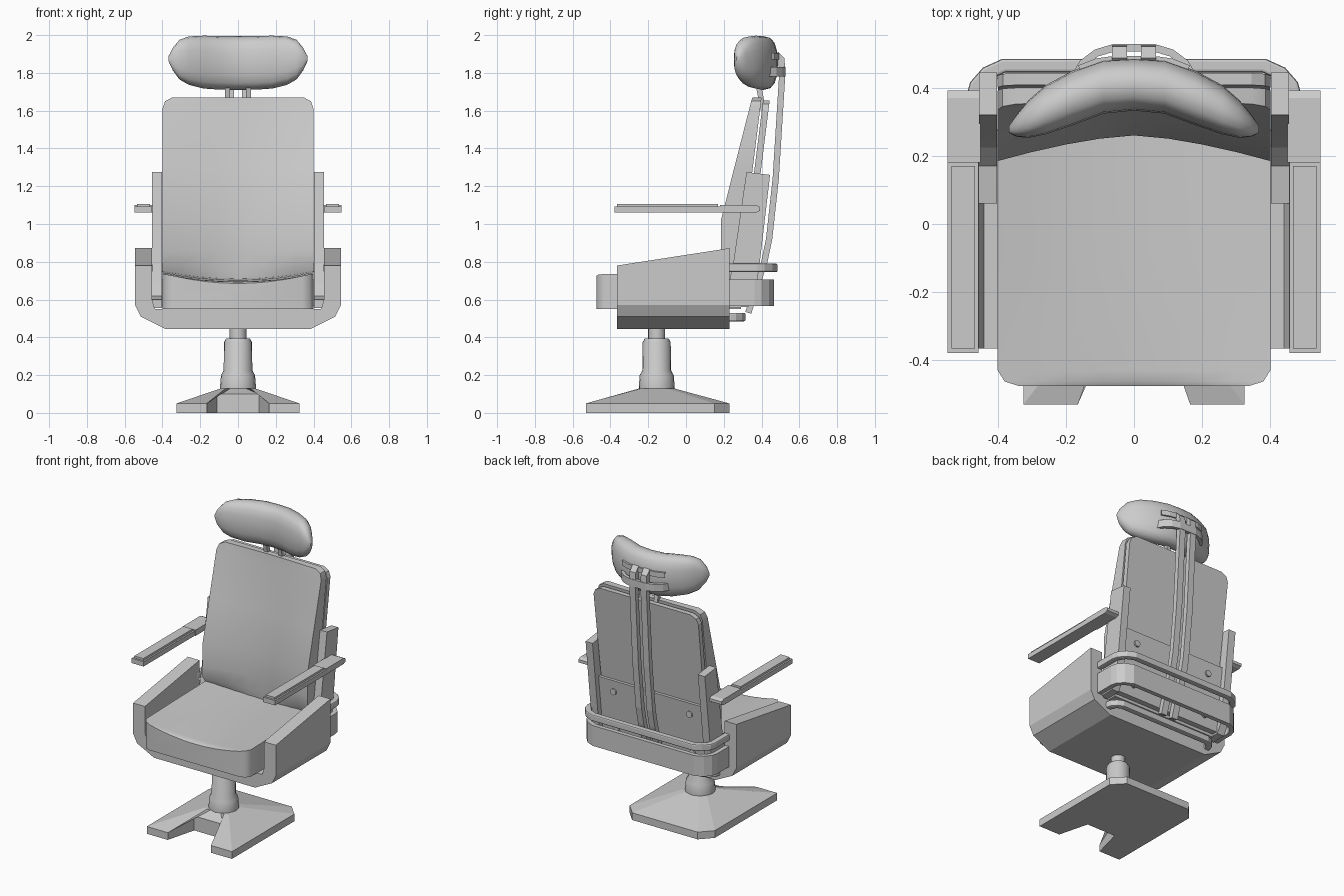
import bpy, bmesh
from math import cos, sin, pi, radians
from mathutils import Vector

if "Cube" in bpy.data.objects:
    bpy.data.objects.remove(bpy.data.objects["Cube"])


def loft(name, rings, smooth=0, bevel=0):
    """Skin equal-length closed rings and cap both ends."""
    bm = bmesh.new()
    vs = [[bm.verts.new(p) for p in r] for r in rings]
    n = len(rings[0])
    for a, b in zip(vs, vs[1:]):
        for i in range(n):
            j = (i + 1) % n
            bm.faces.new((a[i], a[j], b[j], b[i]))
    bm.faces.new(vs[0])
    bm.faces.new(vs[-1])
    bmesh.ops.recalc_face_normals(bm, faces=bm.faces)
    me = bpy.data.meshes.new(name)
    bm.to_mesh(me)
    bm.free()
    ob = bpy.data.objects.new(name, me)
    bpy.context.collection.objects.link(ob)
    if bevel:
        m = ob.modifiers.new("bevel", 'BEVEL')
        m.width, m.segments = bevel, 2
        m.limit_method, m.angle_limit = 'ANGLE', radians(50)
    if smooth:
        bpy.ops.object.select_all(action='DESELECT')
        ob.select_set(True)
        bpy.context.view_layer.objects.active = ob
        bpy.ops.object.shade_smooth_by_angle(angle=radians(smooth))
    return ob


def prism(name, pts, axis, a, b, **kw):
    """Extrude a 2D outline along one axis from a to b."""
    put = {'X': lambda p, t: (t, p[0], p[1]),
           'Y': lambda p, t: (p[0], t, p[1]),
           'Z': lambda p, t: (p[0], p[1], t)}[axis]
    return loft(name, [[put(p, t) for p in pts] for t in (a, b)], **kw)


def box(name, x0, x1, y0, y1, z0, z1, **kw):
    return prism(name, [(x0, y0), (x1, y0), (x1, y1), (x0, y1)], 'Z', z0, z1, **kw)


def ribbon(path, t):
    """Outline of a strip of thickness t around an open 2D path."""
    P = [Vector(p) for p in path]
    left, right = [], []
    for i, p in enumerate(P):
        d0 = (p - P[i - 1]).normalized() if i else (P[1] - p).normalized()
        d1 = (P[i + 1] - p).normalized() if i < len(P) - 1 else d0
        d = (d0 + d1).normalized()
        o = Vector((-d.y, d.x)) * (t / 2 / max(.5, d.dot(d0)))
        left.append(p + o)
        right.append(p - o)
    return left + right[::-1]


def mirror(half):
    """Mirror a half path (x > 0, ordered away from the axis) across x = 0."""
    return [(-x, *r) for x, *r in half[::-1]] + list(half)


def lean(z):
    """Tilted plane between backrest cushion and shell."""
    return .40 - .125 * (1.67 - z)


# Pedestal foot with a front notch
foot = mirror([(.25, .23, .05), (.325, .15, .05), (.325, -.53, .05),
               (.165, -.53, .05), (.11, -.32, .10)])
crown = mirror([(.06, -.065, .13), (.09, -.1, .13), (.09, -.23, .13),
                (.065, -.245, .13), (.04, -.245, .13)])
loft("pedestal_foot", [[(x, y, 0) for x, y, z in foot], foot, crown])

# Turned column
column = [(.095, .1), (.095, .14), (.09, .2), (.076, .225), (.074, .375),
          (.062, .395), (.045, .395), (.045, .46)]
loft("column", [[(r * cos(k * pi / 10), -.155 + r * sin(k * pi / 10), z)
                 for k in range(20)] for r, z in column], smooth=30)

# Seat tub: U section whose walls rise towards the back
def tub_ring(y, top):
    outer = [(.385, .445), (.515, .51), (.545, .57), (.545, top)]
    inner = [(.455, top), (.455, .60), (.44, .55)]
    return [(x, y, z) for x, z in mirror(outer + inner)]

loft("seat_tub", [tub_ring(-.365, .78), tub_ring(.23, .872)])

# Seat cushion with a dished top
XS = (-.4, -.3, -.2, -.1, 0, .1, .2, .3, .4)
def seat_ring(y, w, drop, rise):
    top = [(x * w, y, .735 + rise - drop - .04 * (1 - (x / .4) ** 2)) for x in XS]
    return top + [(.4 * w, y, .55), (-.4 * w, y, .55)]

loft("seat_cushion", [seat_ring(-.475, .85, .01, 0), seat_ring(-.462, .95, .002, 0),
                      seat_ring(-.43, 1, 0, 0), seat_ring(-.1, 1, 0, .008),
                      seat_ring(.29, 1, 0, .015)], smooth=40)

# Backrest cushion: concave across, bulging at the lumbar
def back_ring(z, front, w, hollow, sag=0):
    f = [(x * w, min(front + hollow * (1 - abs(x / .4) ** 1.5), lean(z) - .012),
          z - sag * (1 - abs(x / .4))) for x in XS]
    return f + [(.4 * w, lean(z), z), (-.4 * w, lean(z), z)]

loft("backrest_cushion", [
    back_ring(.70, .25, 1, .02), back_ring(.785, .187, 1, .078, .04),
    back_ring(.86, .185, 1, .078), back_ring(1.02, .185, 1, .075),
    back_ring(1.3, .256, 1, .05), back_ring(1.61, .335, 1, .02),
    back_ring(1.65, .345, .965, .015), back_ring(1.67, .352, .87, .01)], smooth=40)

# Backrest shell behind the cushion
def shell_ring(z, w):
    a, b = lean(z) + .01, lean(z) + .045
    return [(-w, a, z), (w, a, z), (w, b, z), (-w, b, z)]

loft("backrest_shell", [shell_ring(z, w) for z, w in
                        ((.57, .39), (1.6, .4), (1.635, .385), (1.655, .345))])

# Cross plate with bolts
loft("cross_plate", [[(x, lean(z) + d, z) for x, d in
                      ((-.4, .03), (.4, .03), (.4, .065), (-.4, .065))]
                     for z in (.57, 1.01)])
for s in (-1, 1):
    for z in (.65, .93):
        loft("plate_bolt", [[(s * .29 + .022 * cos(k * pi / 5), lean(z) + d,
                              z + .022 * sin(k * pi / 5)) for k in range(10)]
                            for d in (.05, .075)])

# Side uprights and armrests
upright = [(.32, 1.275), (.445, 1.26), (.39, .79), (.365, .62), (.33, .56), (.06, .555),
           (.06, .60), (.17, .62), (.225, .68), (.25, .79)]
for s, side in ((-1, "left"), (1, "right")):
    def sx(a, b):
        return sorted((s * a, s * b))
    prism(side + "_upright", upright, 'X', *sx(.402, .455))
    box(side + "_arm_bar", *sx(.456, .547), -.378, .19, 1.06, 1.093)
    box(side + "_arm_pad", *sx(.467, .536), -.365, .17, 1.09, 1.107)
    prism(side + "_arm_bracket", [(.18, 1.06), (.37, 1.06), (.392, 1.07),
                                  (.392, 1.09), (.37, 1.1), (.18, 1.1)],
          'X', *sx(.45, .547))

# Hoops wrapping behind the seat
def hoop(w, back, c):
    return mirror([(w - c, back), (w - c * .45, back - c * .25),
                   (w - c * .1, back - c * .65), (w, back - c), (w, .2)])

prism("back_band", ribbon(hoop(.475, .45, .09), .03), 'Z', .565, .705)
prism("upper_rail", ribbon(hoop(.472, .465, .09), .04), 'Z', .745, .79, bevel=.008)
prism("lower_rail", ribbon(hoop(.40, .295, .06), .04), 'Z', .485, .53, bevel=.008)

# Twin rear straps running up to the headrest
strap = [(.475, 1.9), (.505, 1.87), (.51, 1.8), (.475, 1.24), (.44, .92),
         (.415, .80), (.33, .53)]
for s in (-1, 1):
    x = sorted((s * .02, s * .065))
    prism("rear_strap", ribbon(strap, .033), 'X', *x)
    prism("headrest_stem", ribbon([(.41, 1.6), (.378, 1.76)], .028), 'X',
          *sorted((s * .042, s * .07)))

# Curved headrest brackets
arc = mirror([(.06, .517), (.11, .502), (.15, .472), (.175, .43)])
prism("lower_bracket", ribbon(arc, .022), 'Z', 1.78, 1.83)
arc = mirror([(.06, .482), (.11, .475), (.16, .455)])
prism("upper_bracket", ribbon(arc, .022), 'Z', 1.87, 1.905)

# Headrest: crescent of rounded sections (x, y, z, half height, half depth)
half = [(.09, .403, 1.853, .142, .079), (.18, .37, 1.857, .14, .08),
        (.26, .335, 1.865, .128, .072), (.31, .308, 1.87, .105, .055),
        (.345, .288, 1.873, .06, .032), (.367, .278, 1.875, .015, .01)]
stations = [(-x, *r) for x, *r in half[::-1]] + [(0, .41, 1.852, .142, .077)] + half

def pad_ring(x, y, z, h, d):
    ring = []
    for k in range(16):
        c, s = cos(k * pi / 8), sin(k * pi / 8)
        ring.append((x, y + d * abs(c) ** .75 * (1 if c > 0 else -1),
                     z + h * abs(s) ** .85 * (1 if s > 0 else -1)))
    return ring

loft("headrest", [pad_ring(*s) for s in stations], smooth=45)
